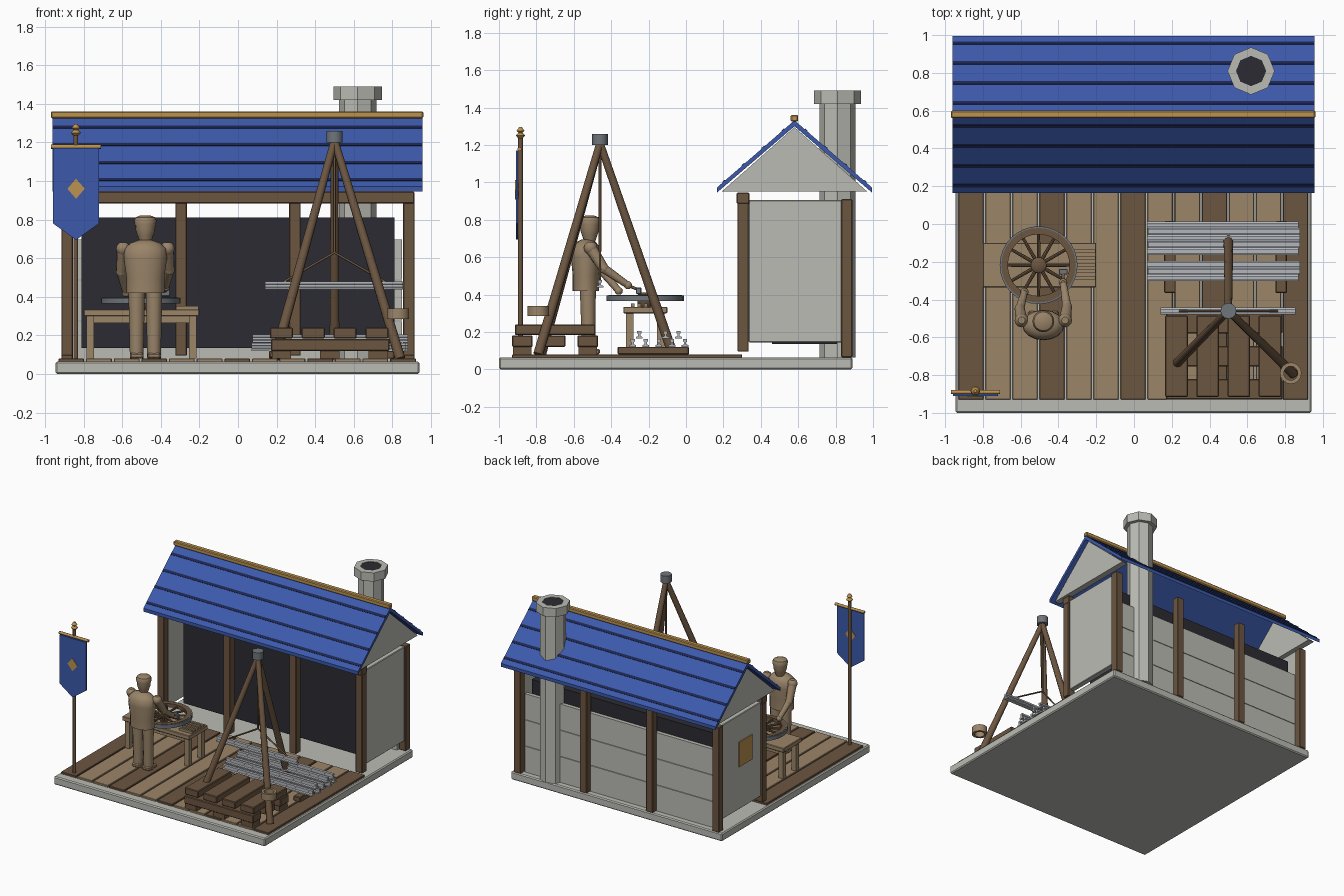
import bpy, bmesh, math
from mathutils import Vector

if "Cube" in bpy.data.objects:
    bpy.data.objects.remove(bpy.data.objects["Cube"], do_unlink=True)


def material(name, rgb):
    m = bpy.data.materials.new(name)
    m.use_nodes = True
    m.diffuse_color = (*rgb, 1)
    m.node_tree.nodes["Principled BSDF"].inputs["Base Color"].default_value = (*rgb, 1)
    return m


STONE = material("pale stone", (.50, .50, .46))
BLUE = material("roof blue", (.045, .10, .41))
NAVY = material("dark navy", (.012, .02, .08))
BROWN = material("dark wood", (.15, .092, .052))
TAN = material("light wood", (.33, .235, .14))
GOLD = material("gold", (.50, .29, .08))
SOOT = material("soot black", (.024, .024, .032))
IRON = material("iron", (.16, .18, .20))
STEEL = material("pale steel", (.45, .47, .50))
CLAY = material("figure tan", (.32, .23, .14))


def box(bm, x, y, z):
    prism(bm, [(y[0], z[0]), (y[1], z[0]), (y[1], z[1]), (y[0], z[1])], x)


def prism(bm, pts, span, axis="x"):
    """Extrude a profile of (y, z) along x, or of (x, z) along y."""
    rings = [[bm.verts.new((s, a, b) if axis == "x" else (a, s, b)) for a, b in pts] for s in span]
    n = len(pts)
    for r in rings:
        bm.faces.new(r)
    for i in range(n):
        j = (i + 1) % n
        bm.faces.new((rings[0][i], rings[0][j], rings[1][j], rings[1][i]))


def rod(bm, p, q, r, r2=None, n=10):
    p, q = Vector(p), Vector(q)
    turn = (q - p).to_track_quat("Z", "Y").to_matrix().to_4x4()
    turn.translation = (p + q) / 2
    bmesh.ops.create_cone(bm, cap_ends=True, segments=n, radius1=r, radius2=r2 or r,
                          depth=(q - p).length, matrix=turn)


def lathe(bm, c, pts, n=16, sy=1, closed=False):
    """Turn a profile of (radius, z) about a vertical axis at c."""
    rings = []
    for r, z in pts:
        rings.append([bm.verts.new((c[0] + r * math.cos(a), c[1] + sy * r * math.sin(a), z))
                      for a in (math.tau * i / n for i in range(n))])
    pairs = list(zip(rings, rings[1:]))
    if closed:
        pairs.append((rings[-1], rings[0]))
    else:
        bm.faces.new(rings[0])
        bm.faces.new(rings[-1])
    for a, b in pairs:
        for i in range(n):
            j = (i + 1) % n
            bm.faces.new((a[i], a[j], b[j], b[i]))


def ring(bm, c, r, hole, z, n=32):
    lathe(bm, c, [(r, z[0]), (r, z[1]), (hole, z[1]), (hole, z[0])], n, closed=True)


def part(name, mat, build, smooth=False, bevel=0):
    bm = bmesh.new()
    build(bm)
    bmesh.ops.recalc_face_normals(bm, faces=bm.faces)
    me = bpy.data.meshes.new(name)
    bm.to_mesh(me)
    bm.free()
    me.materials.append(mat)
    ob = bpy.data.objects.new(name, me)
    bpy.context.collection.objects.link(ob)
    if bevel:
        mod = ob.modifiers.new("soft edges", "BEVEL")
        mod.width, mod.segments = bevel, 1
    if smooth:
        bpy.ops.object.select_all(action="DESELECT")
        ob.select_set(True)
        bpy.context.view_layer.objects.active = ob
        bpy.ops.object.shade_smooth_by_angle(angle=math.radians(40))
    return ob


def boxes(name, mat, items, bevel=0):
    return part(name, mat, lambda bm: [box(bm, *i) for i in items], bevel=bevel)


def rods(name, mat, items):
    return part(name, mat, lambda bm: [rod(bm, *i) for i in items], smooth=True)


# Base and deck planks, every third one dark
boxes("base_slab", STONE, [((-.945, .94), (-1, .89), (0, .065))], .008)
planks = [((-.93 + i * .1432, -.797 + i * .1432), (-.93, .30), (.06, .08)) for i in range(13)]
boxes("dark_deck_planks", BROWN, planks[::3], .003)
boxes("light_deck_planks", TAN, [p for i, p in enumerate(planks) if i % 3], .003)

# Shed frame and walls
POSTS = (-.885, -.295, .295, .885)
boxes("front_posts", BROWN, [((x - .03, x + .03), (.275, .335), (.095, .89)) for x in POSTS], .004)
boxes("back_posts", BROWN, [((x - .03, x + .03), (.83, .89), (.065, .91)) for x in POSTS], .004)
boxes("front_beam", BROWN, [((-.915, .915), (.27, .34), (.885, .945))], .005)
boxes("side_walls", STONE, [((x - .022, x + .022), (.335, .835), (.145, .905)) for x in (-.88, .88)], .004)
boxes("back_wall_boards", STONE,
      [((-.85, .85), (.81, .84), (.065 + i * .212, .273 + i * .212)) for i in range(3)])
boxes("dark_inner_wall", SOOT, [((-.81, .81), (.46, .808), (.135, .81))])
boxes("wall_plaque", GOLD, [((-.91, -.902), (.45, .62), (.49, .69))])

# Roof, with seam strips following each slope
RIDGE, HALF, DROP = .58, .415, .36


def slope_point(side, t, lift=0):
    return RIDGE + side * (HALF * t + lift * .65), 1.332 - DROP * t + lift * .76


def roof(bm):
    for s in (-1, 1):
        prism(bm, [slope_point(s, 0), slope_point(s, 1), (RIDGE + s * HALF, .945), (RIDGE, 1.30)],
              (-.96, .955))


def seams(bm):
    for s in (-1, 1):
        for t in (.13, .385, .64, .89):
            prism(bm, [slope_point(s, t, -.002), slope_point(s, t + .035, -.002),
                       slope_point(s, t + .035, .004), slope_point(s, t, .004)], (-.958, .953))


def gables(bm):
    for x in (-.90, .90):
        prism(bm, [(RIDGE - .39, .95), (RIDGE + .39, .95), (RIDGE, 1.295)], (x - .025, x + .025))


part("roof_slopes", BLUE, roof)
part("roof_seams", NAVY, seams)
part("gable_walls", STONE, gables)
boxes("ridge_cap", GOLD, [((-.97, .96), (.56, .60), (1.325, 1.36))], .006)

# Chimney
FLUE = (.62, .81)
part("chimney", STONE, lambda bm: lathe(bm, FLUE, [
    (.097, .065), (.097, 1.42), (.125, 1.42), (.125, 1.49), (.08, 1.49), (.08, 1.47)], 8))
part("chimney_opening", SOOT, lambda bm: lathe(bm, FLUE, [(.08, 1.48), (.08, 1.487)], 8))

# Banner
rods("banner_pole", BROWN, [((-.84, -.885, .075), (-.84, -.885, 1.25), .013)])
part("banner_finial", GOLD, lambda bm: lathe(bm, (-.84, -.885), [
    (.012, 1.235), (.026, 1.25), (.012, 1.265), (.022, 1.275), (.008, 1.295)], 10), smooth=True)
rods("banner_crossbar", GOLD, [((-.97, -.89, 1.178), (-.71, -.89, 1.178), .011)])
part("banner_cloth", BLUE, lambda bm: prism(bm, [
    (-.958, 1.17), (-.72, 1.17), (-.72, .78), (-.839, .695), (-.958, .78)], (-.91, -.898), "y"))
part("banner_diamond", GOLD, lambda bm: [prism(bm, [
    (-.839 + .045 * a, .96 + .052 * b) for a, b in ((-1, 0), (0, -1), (1, 0), (0, 1))],
    (y - .002, y + .002), "y") for y in (-.911, -.897)])

# Lifting tripod with hanging rail
APEX = (.5, -.46, 1.21)
rods("tripod_legs", BROWN, [(foot, APEX, .027, .02)
                            for foot in ((.19, -.775, .08), (.84, -.79, .08), (.5, -.07, .08))])
rods("tripod_cap", IRON, [((.5, -.46, 1.20), (.5, -.46, 1.26), .042, .042, 12)])
rods("hoist_ropes", BROWN, [((.5, -.46, 1.2), (.5, -.46, .63), .007)] +
     [((.5, -.46, .63), (.5 + s, -.46, .48), .006) for s in (-.26, .26)])
part("leg_hoop", TAN, lambda bm: ring(bm, (.83, -.79), .057, .037, (.285, .34), 16), smooth=True)


def rail(bm, y, z, x):
    half = [(.018, 0), (.018, .01), (.006, .014), (.006, .026), (.011, .029), (.011, .042)]
    prism(bm, [(y + a, z + b) for a, b in half] + [(y - a, z + b) for a, b in half[::-1]], x)


part("hanging_rail", STEEL, lambda bm: rail(bm, -.46, .437, (.14, .855)))

# Rail stack on sleepers
boxes("rail_sleepers", BROWN, [((x - .03, x + .03), (-.365, .015), (.08, .12)) for x in (.19, .78)], .004)


def rail_stack(bm):
    for i in range(5):
        rail(bm, -.285 + i * .07, .12, (.07, .87 + .01 * (i % 2)))
    for y in (-.25, -.11, -.04):
        rail(bm, y, .164, (.075, .88))


part("rail_stack", STEEL, rail_stack)

# Timber crib: crossed layers of beams
boxes("crib_top_beams", BROWN,
      [((.165 + i * .165, .285 + i * .165), (-.915, -.485), (.185, .24)) for i in range(4)], .005)
boxes("crib_cross_beams", BROWN,
      [((.17, .785), (y - .055, y + .055), (.12, .182)) for y in (-.875, -.70, -.525)], .005)
boxes("crib_feet", BROWN, [((x - .05, x + .05), (y - .05, y + .05), (.08, .12))
                           for x in (.225, .475, .725) for y in (-.875, -.525)])

# Work table with spare spokes
boxes("table_top", TAN, [((-.80, -.20), (-.335, -.10), (.30, .335))], .004)
boxes("table_legs", TAN, [((x - .02, x + .02), (y - .02, y + .02), (.08, .30))
                          for x in (-.765, -.235) for y in (-.30, -.135)])
boxes("table_aprons", TAN, [((-.76, -.24), (y - .008, y + .008), (.265, .30)) for y in (-.30, -.135)])
boxes("spare_spokes", TAN, [((-.32, -.205), (y - .009, y + .009), (.335, .353))
                            for y in (-.285, -.25, -.215, -.18, -.145)])

# Wagon wheel lying on the table
WHEEL = (-.505, -.218)
part("wheel_tyre", IRON, lambda bm: ring(bm, WHEEL, .206, .196, (.365, .395)), smooth=True)
part("wheel_rim", BROWN, lambda bm: ring(bm, WHEEL, .197, .163, (.367, .397)), smooth=True)
part("wheel_hub", BROWN, lambda bm: lathe(bm, WHEEL, [
    (.03, .335), (.042, .355), (.042, .40), (.028, .41)]), smooth=True)
SPOKES = [(math.cos(math.tau * i / 12), math.sin(math.tau * i / 12)) for i in range(12)]
rods("wheel_spokes", BROWN, [((WHEEL[0] + .03 * c, WHEEL[1] + .03 * s, .38),
                              (WHEEL[0] + .17 * c, WHEEL[1] + .17 * s, .38), .010, .008, 8)
                             for c, s in SPOKES])

# Worker, facing the table
part("worker_torso", CLAY, lambda bm: lathe(bm, (-.48, -.535), [
    (.098, .42), (.098, .50), (.112, .60), (.108, .65), (.075, .68), (.03, .695)], sy=.72), smooth=True)
part("worker_head", CLAY, lambda bm: lathe(bm, (-.48, -.515), [
    (.03, .685), (.042, .72), (.05, .745), (.052, .775)]), smooth=True)
part("worker_cap", CLAY, lambda bm: lathe(bm, (-.48, -.515), [
    (.054, .77), (.058, .795), (.05, .812), (.025, .822)]), smooth=True)
rods("worker_legs", CLAY, [((-.48 + s, -.52, .08), (-.48 + s, -.525, .44), .035, .043, 12)
                           for s in (-.045, .045)])
boxes("worker_boots", CLAY, [((-.48 + s - .035, -.48 + s + .035), (-.56, -.46), (.08, .11))
                             for s in (-.045, .045)], .008)
ARMS = [((-.365, -.51, .65), (-.355, -.44, .54), (-.375, -.31, .45)),
        ((-.595, -.51, .65), (-.605, -.45, .53), (-.58, -.36, .42))]
rods("worker_arms", CLAY, [seg for a, b, c in ARMS for seg in ((a, b, .033, .027), (b, c, .025, .018))])


def joints(bm):
    for arm in ARMS:
        for p, r in zip(arm, (.037, .028, .022)):
            lathe(bm, p, [(r * math.sin(math.pi * k / 6), p[2] - r * math.cos(math.pi * k / 6))
                          for k in range(1, 6)], 12)


part("worker_joints", CLAY, joints, smooth=True)

# Hammer in hand
rods("hammer_handle", BROWN, [((-.375, -.34, .46), (-.375, -.25, .425), .008)])
boxes("hammer_head", IRON, [((-.398, -.352), (-.268, -.238), (.403, .437))], .004)
